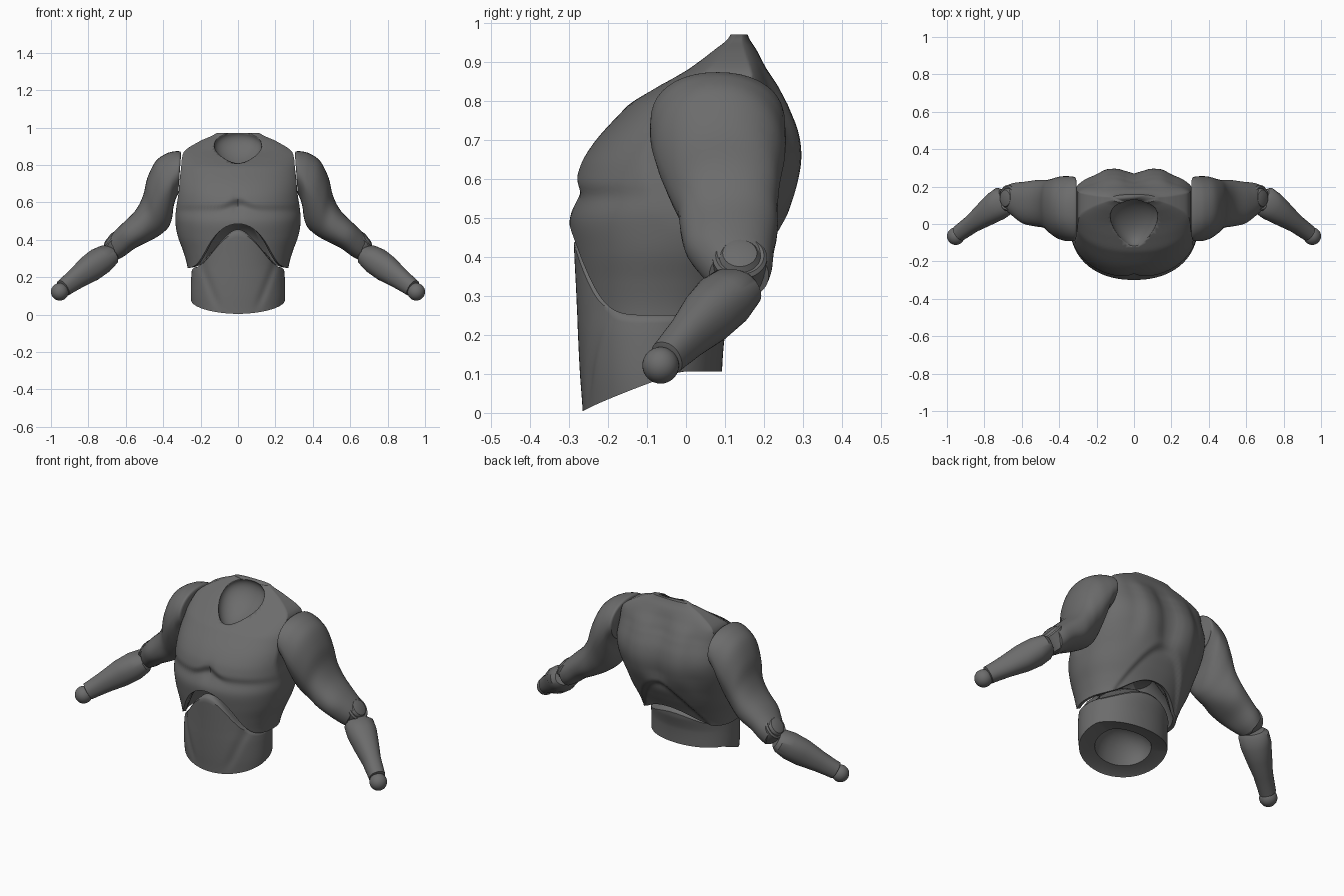
import bpy, bmesh, math
from mathutils import Vector, Matrix

if "Cube" in bpy.data.objects:
    bpy.data.objects.remove(bpy.data.objects["Cube"])

GREY = bpy.data.materials.new("matte grey")
GREY.diffuse_color = (0.15, 0.15, 0.15, 1)
GREY.use_nodes = True
GREY.node_tree.nodes["Principled BSDF"].inputs["Base Color"].default_value = GREY.diffuse_color
SEG = 112


def finish(name, bm, mirror=False, angle=40):
    bmesh.ops.recalc_face_normals(bm, faces=bm.faces)
    me = bpy.data.meshes.new(name)
    bm.to_mesh(me)
    bm.free()
    me.materials.append(GREY)
    ob = bpy.data.objects.new(name, me)
    bpy.context.collection.objects.link(ob)
    if mirror:
        ob.modifiers.new("Mirror", 'MIRROR')
    bpy.ops.object.select_all(action='DESELECT')
    ob.select_set(True)
    bpy.context.view_layer.objects.active = ob
    bpy.ops.object.shade_smooth_by_angle(angle=math.radians(angle))
    return ob


def loft(name, rings, mirror=False, angle=40):
    """Skin a list of point rings and close both ends."""
    bm = bmesh.new()
    rows = [[bm.verts.new(p) for p in r] for r in rings]
    n = len(rows[0])
    for a, b in zip(rows, rows[1:]):
        for i in range(n):
            j = (i + 1) % n
            bm.faces.new((a[i], a[j], b[j], b[i]))
    bm.faces.new(rows[0])
    bm.faces.new(rows[-1])
    return finish(name, bm, mirror, angle)


def curve(table, z):
    """Smooth lookup in rows of (z, values...)."""
    z = min(max(z, table[0][0]), table[-1][0])
    k = 0
    while k < len(table) - 2 and z > table[k + 1][0]:
        k += 1
    p = [table[min(max(k + d, 0), len(table) - 1)] for d in (-1, 0, 1, 2)]
    t = (z - p[1][0]) / (p[2][0] - p[1][0])
    return [b + .5 * t * (c - a + t * (2 * a - 5 * b + 4 * c - d + t * (3 * (b - c) + d - a)))
            for a, b, c, d in zip(*[q[1:] for q in p])]


def step(a, b, v):
    t = min(max((v - a) / (b - a), 0), 1)
    return t * t * (3 - 2 * t)


def bell(v, w):
    return math.exp(-(v / w) ** 2)


def spow(v, e):
    return math.copysign(abs(v) ** e, v)


def section(table, z, a, power):
    w, f, b = curve(table, z)
    e = 2 / power
    return (w * spow(math.cos(a), e),
            (f + b) / 2 + (b - f) / 2 * spow(math.sin(a), e))


angles = [2 * math.pi * i / SEG for i in range(SEG)]

# Chest shell: z, half width, front y, back y
CHEST = [(.25, .27, -.27, .15), (.33, .29, -.28, .18), (.42, .322, -.292, .225),
         (.5, .335, -.298, .262), (.57, .33, -.27, .287), (.65, .318, -.245, .3),
         (.72, .312, -.207, .292), (.79, .304, -.148, .265), (.84, .299, -.07, .238),
         (.88, .28, -.002, .21), (.93, .2, .062, .182), (.97, .115, .112, .158)]


def chest_point(a, t):
    s = -math.sin(a)
    low = .25 + (.235 if s > 0 else .1) * abs(s) ** 5
    z = low + (.97 - low) * t
    upper = step(.45, .7, z) * (1 - .7 * step(.86, .97, z))
    x, y = section(CHEST, z, a, 2.2 + (0 if s > 0 else .8) * upper)
    side = curve(CHEST, z)[0]       # flat shoulder planes
    x = min(max(x * (1 + .1 * upper), -side), side)
    if s > 0:   # chest muscles and breastbone groove
        edge = .56 + .035 * bell(x, .06)
        y -= .022 * step(edge - .015, edge + .035, z) * (1 - step(.62, .78, z)) * s
        y += .014 * bell(x, .02) * bell(z - .59, .05)
    else:       # spine groove, shoulder blades and lower back hollow
        blades = step(.45, .6, z) * (1 - step(.8, .93, z))
        y -= (.03 * bell(x, .06) + .02 * step(.14, .22, abs(x)) * -s) * blades
        arch = .52 - 6 * x * x
        y -= .018 * (1 - step(arch - .02, arch + .02, z)) * -s
    return x, y, z


chest_rings = [[chest_point(a, r / 56) for a in angles] for r in range(57)]
rim = chest_rings[0]


def inset(ring, k, dz, yc):
    return [(x * k, yc + (y - yc) * k, z + dz) for x, y, z in ring]


inner = [[(x * k, -.05 + (y + .05) * k, z * m + .5 * (1 - m)) for x, y, z in rim]
         for k, m in ((.1, 0), (.5, .1), (.8, .55))]
chest = loft("chest", inner + [inset(rim, .93, .005, -.05)] + chest_rings)

# Egg shaped neck hollow
bm = bmesh.new()
bmesh.ops.create_uvsphere(bm, u_segments=48, v_segments=24, radius=1)
for v in bm.verts:
    v.co.x *= .122 * (1 + .3 * v.co.y)
    v.co.y *= .148
    v.co.z *= .08
bm.transform(Matrix.Translation((0, .01, .883)) @ Matrix.Rotation(math.radians(34), 4, 'X'))
cutter = finish("neck_cutter", bm)
cutter.hide_render = True
cutter.hide_viewport = True
cut = chest.modifiers.new("Neck hollow", 'BOOLEAN')
cut.object = cutter
cut.solver = 'EXACT'

# Abdomen: sloping underside with a round socket
WAIST = [(0, .245, -.265, .09), (.1, .252, -.272, .092), (.2, .25, -.277, .1),
         (.27, .243, -.28, .12), (.45, .23, -.288, .14)]


def under(y):
    return .004 + .102 * min(1, max(0, (y + .272) / .26)) ** .9


def waist_point(a, t):
    s = -math.sin(a)
    low = under(section(WAIST, .1, a, 2.1)[1])
    high = .238 + (.197 if s > 0 else .057) * abs(s) ** 4
    z = low + (high - low) * t
    x, y = section(WAIST, z, a, 2.1)
    if s > 0:   # crease beside the belly panel
        y += .008 * bell(abs(x) - .09 - .4 * z, .02) * step(0, .1, z)
    return x, y, z


body = [[waist_point(a, r / 20) for a in angles] for r in range(21)]
yc = -.09


def base_ring(k, m=0):
    """Ring on the underside, lifted by m towards the socket crown."""
    out = []
    for x, y, z in body[0]:
        lip = yc + (y - yc) * max(k, .64)
        out.append((x * k, yc + (y - yc) * k, (under(lip) + .002) * (1 - m) + .2 * m))
    return out


socket = [base_ring(max(.03, .64 * math.cos(math.radians(q))), math.sin(math.radians(q)))
          for q in (88, 76, 64, 52, 40, 26, 12, 0)] + [base_ring(.96)]
top = [inset(body[-1], .96, .012, yc), inset(body[-1], .85, .02, yc)]
top += [[(x * k, yc + (y - yc) * k, z * m + .42 * (1 - m)) for x, y, z in body[-1]]
        for k, m in ((.6, .5), (.2, .1))]
loft("abdomen", socket + body + top)


def oval(c, u, v, n=40, power=2.2, taper=0):
    """Rounded ring; taper narrows the half facing away from u."""
    e = 2 / power
    out = []
    for i in range(n):
        co, si = math.cos(2 * math.pi * i / n), math.sin(2 * math.pi * i / n)
        out.append(c + u * spow(co, e) + v * spow(si, e) * (1 + taper * min(0, co)))
    return out


# Upper arm: outer x, outer z, inner x, inner z, front y, back y, taper
ARM = [(.304, .862, .32, .64, -.08, .245, .1), (.312, .873, .328, .63, -.09, .252, .15),
       (.345, .872, .344, .58, -.092, .255, .25), (.385, .86, .352, .52, -.09, .256, .32),
       (.44, .82, .37, .47, -.078, .252, .3), (.485, .73, .402, .437, -.05, .24, .2),
       (.508, .635, .442, .41, -.022, .235, .1), (.55, .555, .49, .385, -.014, .235, 0),
       (.62, .485, .55, .355, .0, .226, 0), (.665, .44, .605, .315, .035, .221, 0),
       (.69, .41, .64, .295, .06, .212, 0)]
dense = []
table = [(k,) + r for k, r in enumerate(ARM)]
for i in range(4 * (len(ARM) - 1) + 1):
    ox, oz, ix, iz, f, b, tp = curve(table, i / 4)
    o, n = Vector((ox, (f + b) / 2, oz)), Vector((ix, (f + b) / 2, iz))
    dense.append(oval((o + n) / 2, (o - n) / 2, Vector((0, (b - f) / 2, 0)), taper=tp))
loft("upper_arm", dense, True)

# Forearm: distance along, vertical radius, sideways radius
start, end = Vector((.695, .125, .318)), Vector((.95, -.06, .13))
t = (end - start).normalized()
side = t.cross(Vector((0, 0, 1))).normalized()
up = side.cross(t)
FORE = [(-.02, .045, .06), (0, .06, .08), (.06, .073, .08), (.14, .073, .067),
        (.24, .058, .05), (.31, .05, .046), (.345, .047, .044), (.35, .03, .028)]
loft("forearm", [oval(start + t * d, up * a, side * b) for d, a, b in FORE], True)

# Elbow hinge: stepped disc
axis = Vector((.78, 0, .62)).normalized()
ay = Vector((0, 1, 0))
az = axis.cross(ay)
hub = Vector((.652, .138, .38))
loft("elbow_joint", [oval(hub + axis * d, ay * r, az * r, 40, 2) for d, r in
                     ((-.06, .058), (-.05, .068), (.03, .07), (.038, .062),
                      (.034, .053), (.048, .044), (.054, .025))], True, 30)

# Wrist ball
bm = bmesh.new()
bmesh.ops.create_uvsphere(bm, u_segments=32, v_segments=16, radius=.047,
                          matrix=Matrix.Translation((.953, -.065, .122)))
finish("wrist_ball", bm, True)
